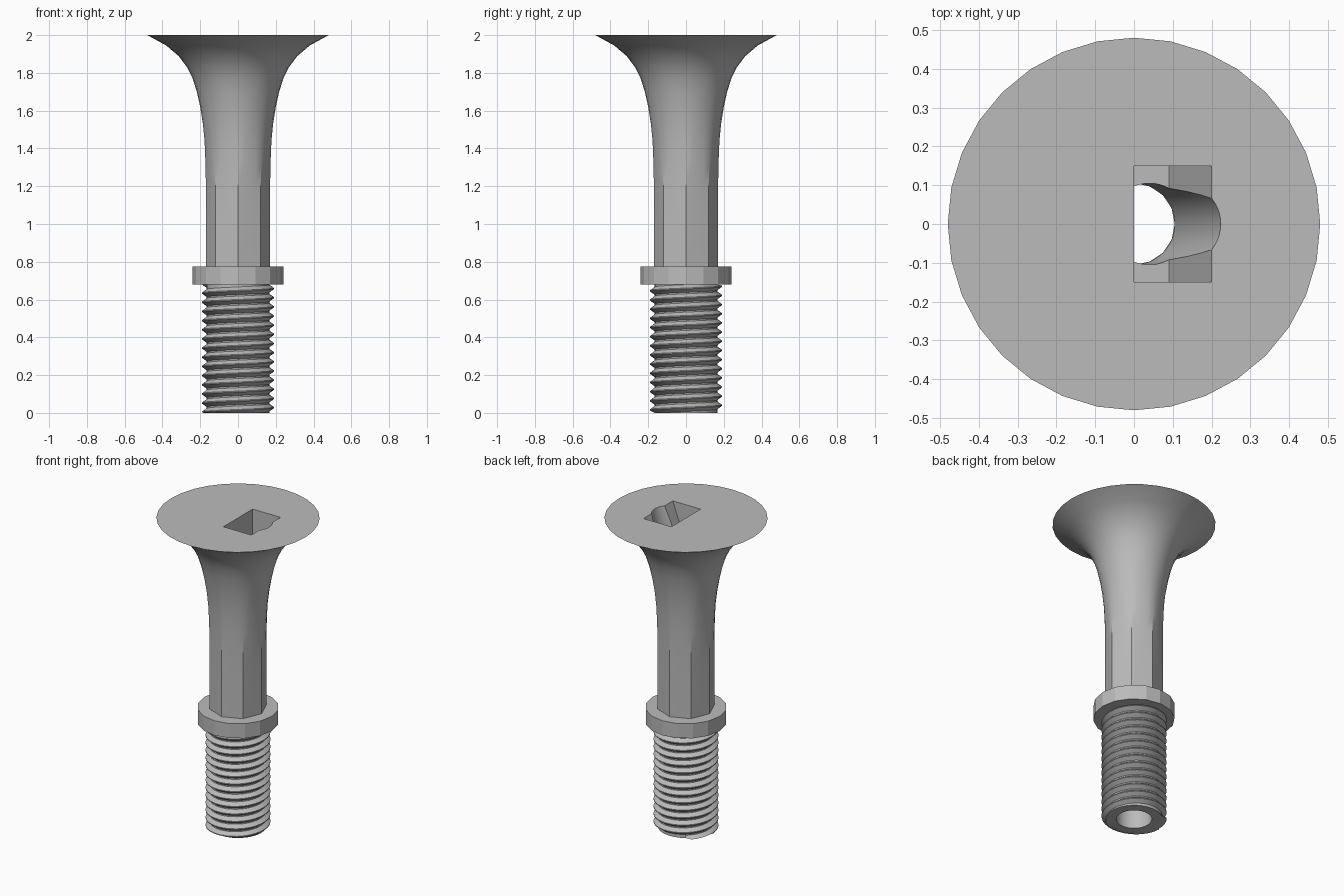
import bpy, bmesh, math
from mathutils import Vector

if "Cube" in bpy.data.objects:
    bpy.data.objects.remove(bpy.data.objects["Cube"], do_unlink=True)

steel = bpy.data.materials.new("grey_steel")
steel.use_nodes = True
GREY = (0.5, 0.5, 0.5, 1)
steel.diffuse_color = GREY
steel.node_tree.nodes["Principled BSDF"].inputs["Base Color"].default_value = GREY

SIDES = 32
BORE = 0.105


def finish(name, bm):
    """Turn a bmesh into a named object with the steel material."""
    bmesh.ops.remove_doubles(bm, verts=bm.verts, dist=1e-5)
    bmesh.ops.recalc_face_normals(bm, faces=bm.faces)
    mesh = bpy.data.meshes.new(name)
    bm.to_mesh(mesh)
    bm.free()
    mesh.materials.append(steel)
    obj = bpy.data.objects.new(name, mesh)
    bpy.context.collection.objects.link(obj)
    return obj


def activate(obj):
    bpy.ops.object.select_all(action="DESELECT")
    obj.select_set(True)
    bpy.context.view_layer.objects.active = obj


def smooth(obj, degrees=30):
    activate(obj)
    bpy.ops.object.shade_smooth_by_angle(angle=math.radians(degrees))


def polar(r, a, z):
    return Vector((r * math.cos(a), r * math.sin(a), z))


def bridge(bm, rings, closed=True):
    """Skin neighbouring rings of vertices with quads."""
    for low, high in zip(rings, rings[1:]):
        n = len(low)
        for j in range(n if closed else n - 1):
            k = (j + 1) % n
            bm.faces.new((low[j], low[k], high[k], high[j]))


def ring(bm, r, z, n=SIDES):
    return [bm.verts.new(polar(r, math.tau * j / n, z)) for j in range(n)]


def tilted_cylinder(name, r, bottom, top):
    """Capped cylinder whose axis runs between two points."""
    bm = bmesh.new()
    rings = []
    for centre in (Vector(bottom), Vector(top)):
        rings.append([bm.verts.new(centre + polar(r, math.tau * j / 48, 0)) for j in range(48)])
    bridge(bm, rings)
    for cap in rings:
        bm.faces.new(cap)
    return finish(name, bm)


def cut(obj, cutter):
    mod = obj.modifiers.new("cut", "BOOLEAN")
    mod.operation, mod.solver, mod.object = "DIFFERENCE", "EXACT", cutter
    activate(obj)
    bpy.ops.object.modifier_apply(modifier=mod.name)
    bpy.data.objects.remove(cutter, do_unlink=True)


# Flared body: octagonal shank that rounds off into a trumpet head
profile = [(0.17, 0.68), (0.17, 1.0), (0.17, 1.2), (0.172, 1.32), (0.177, 1.44),
           (0.186, 1.53), (0.2, 1.62), (0.218, 1.7), (0.24, 1.77), (0.27, 1.83),
           (0.315, 1.89), (0.38, 1.945), (0.48, 2.0)]
bm = bmesh.new()
rings = []
half = math.pi / 8
for r, z in profile:
    octagon = min(1, max(0, (1.65 - z) / 0.65))
    row = []
    for j in range(SIDES):
        a = math.tau * j / SIDES
        flat = math.cos(half) / math.cos(a % (2 * half) - half)
        row.append(bm.verts.new(polar(r * (1 + octagon * (flat - 1)), a, z)))
    rings.append(row)
bridge(bm, rings)
bm.faces.new(rings[0])
bm.faces.new(rings[-1])
body = finish("flared_body", bm)

# Wedge-shaped slot in the head
bm = bmesh.new()
outline = [(0, 1.7), (0.09, 1.7), (0.2, 2.0), (0.2, 2.1), (0, 2.1)]
sides = [[bm.verts.new((x, y, z)) for x, z in outline] for y in (-0.15, 0.15)]
bridge(bm, sides)
for side in sides:
    bm.faces.new(side)
cut(body, finish("slot_cutter", bm))

# Leaning bore out of the slot, then the straight bore below it
cut(body, tilted_cylinder("leaning_cutter", BORE, (0, 0, 1.55), (0.145, 0, 2.1)))
cut(body, tilted_cylinder("bore_cutter", BORE, (0, 0, 0.5), (0, 0, 1.6)))
smooth(body)

# Collar
bm = bmesh.new()
section = [(BORE, 0.68), (0.24, 0.68), (0.24, 0.775), (BORE, 0.775), (BORE, 0.68)]
bridge(bm, [ring(bm, r, z, 16) for r, z in section])
smooth(finish("collar", bm), 20)

# Threaded stem: helical ridge outside, plain bore inside
ROOT, CREST, PITCH, TOP = 0.166, 0.191, 0.0485, 0.68
shape = [ROOT, ROOT, CREST, CREST]
steps = [0, 0.15, 0.52, 0.63]
bm = bmesh.new()
rings = []
for turn in range(-1, math.ceil(TOP / PITCH) + 1):
    for r, step in zip(shape, steps):
        row = []
        for j in range(SIDES + 1):
            a = math.tau * j / SIDES
            z = (turn + step + j / SIDES) * PITCH
            inside = 0 < z < TOP
            row.append(bm.verts.new(polar(r if inside else ROOT, a, min(TOP, max(0, z)))))
        rings.append(row)
bridge(bm, rings, closed=False)
bmesh.ops.dissolve_degenerate(bm, edges=bm.edges, dist=1e-5)
bridge(bm, [ring(bm, r, z) for r, z in ((ROOT, 0), (BORE, 0), (BORE, TOP), (ROOT, TOP))])
smooth(finish("threaded_stem", bm))
